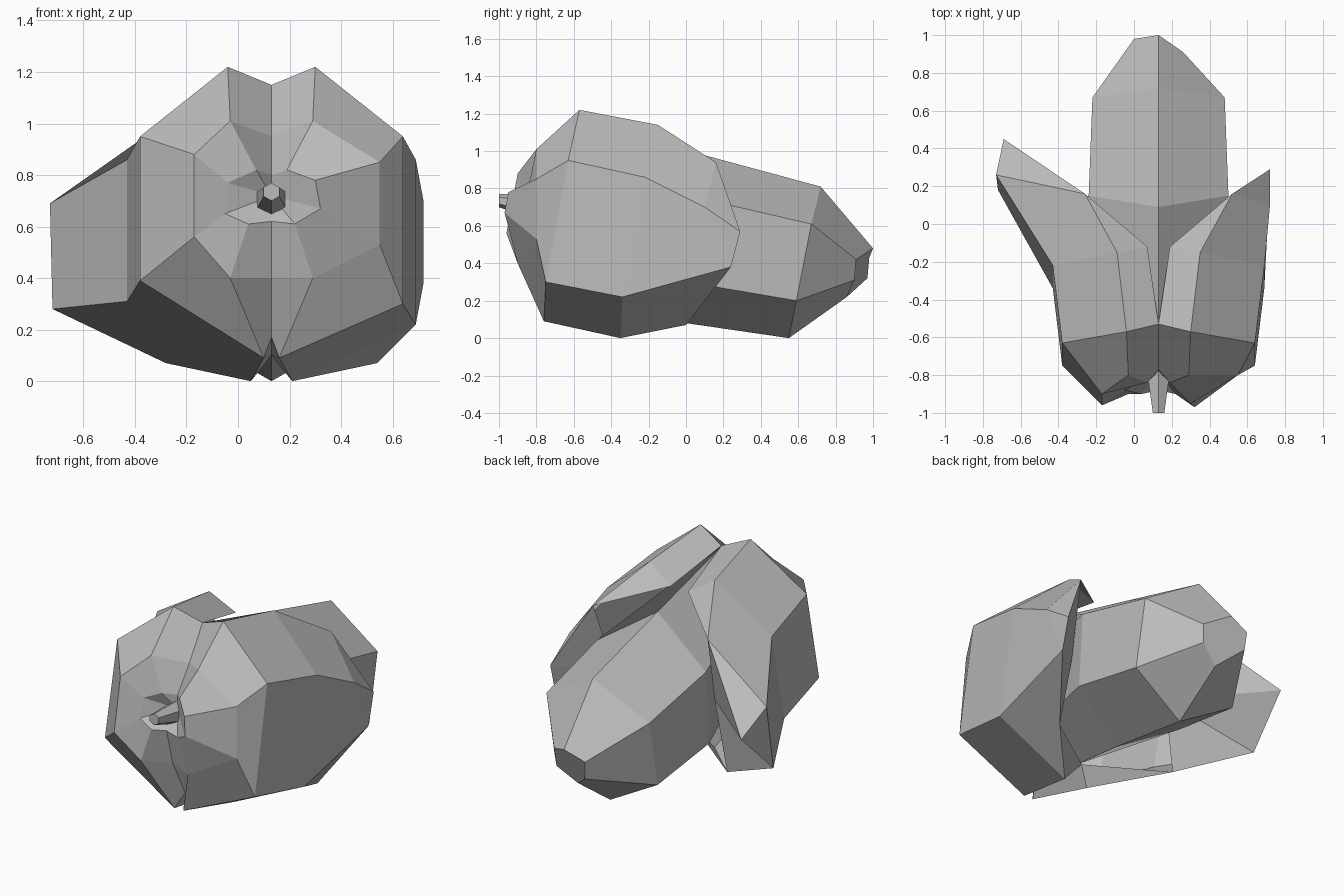
import bpy
import bmesh
from mathutils import Vector

cube = bpy.data.objects.get("Cube")
if cube:
    bpy.data.objects.remove(cube, do_unlink=True)

AXIS = 0.13  # x of the ridge shared by all the parts

grey = bpy.data.materials.new("plain grey")
grey.use_nodes = True
grey.diffuse_color = (0.5, 0.5, 0.5, 1)
grey.node_tree.nodes["Principled BSDF"].inputs["Base Color"].default_value = grey.diffuse_color


def finish(bm, name):
    """Clean the mesh, shift it onto the ridge axis and link it."""
    bmesh.ops.remove_doubles(bm, verts=bm.verts, dist=0.0005)
    bmesh.ops.recalc_face_normals(bm, faces=bm.faces)
    bmesh.ops.translate(bm, verts=bm.verts, vec=(AXIS, 0, 0))
    mesh = bpy.data.meshes.new(name)
    bm.to_mesh(mesh)
    bm.free()
    mesh.materials.append(grey)
    part = bpy.data.objects.new(name, mesh)
    bpy.context.collection.objects.link(part)
    return part


def skin(bm, sections, closed):
    """Join successive cross-sections with faces."""
    rings = [[bm.verts.new(p) for p in section] for section in sections]
    for ring, following in zip(rings, rings[1:]):
        count = len(ring)
        for i in range(count if closed else count - 1):
            j = (i + 1) % count
            bm.faces.new((ring[i], ring[j], following[j], following[i]))
    return rings


# Side petals: sections run from the stem to the back, and each section runs
# inner top, top, upper side, lower side, bottom, inner bottom
def petal(name, side, mouth, front, flank, end, tip):
    shoulder = (0.39, 0.16, 0.94)
    heel = (0.41, 0, 0.07)
    lower_front, lower_middle = flank
    sections = [
        [(0, -0.77, 0.80), (0.06, -0.84, 0.82), *mouth,
         (0.09, -0.90, 0.61), (0, -0.88, 0.62)],
        [(0, -0.66, 0.95), (0.16, -0.80, 1.01), *front,
         (0.16, -0.90, 0.40), (0, -0.82, 0.40)],
        [(0, -0.53, 1.15), (0.17, -0.57, 1.22), (0.51, -0.63, 0.95),
         (0.51, -0.75, lower_front), (0.03, -0.76, 0.09), (0, -0.70, 0.17)],
        [(0.06, -0.12, 1.04), (0.22, -0.15, 1.14), (0.56, -0.22, 0.86),
         (0.56, -0.34, lower_middle), (0.08, -0.35, 0), (0, -0.30, 0.10)],
        [shoulder, shoulder, *end, heel, heel],
    ]
    bm = bmesh.new()
    rings = skin(bm, sections, closed=False)

    # Hollow behind the stem
    centre = bm.verts.new((0, -0.78, 0.72))
    for a, b in zip(rings[0], rings[0][1:]):
        bm.faces.new((centre, a, b))

    # Pointed back edge and the recess inside it
    upper, lower = rings[-1][2:4]
    point = bm.verts.new(tip)
    recess = bm.verts.new((0.34, 0.02, 0.5))
    bm.faces.new((upper, lower, point))
    bm.faces.new((rings[-1][1], upper, point))
    rim = [rings[-1][1], point, lower, rings[-1][4]]
    for a, b in zip(rim, rim[1:]):
        bm.faces.new((a, b, recess))

    bmesh.ops.scale(bm, verts=bm.verts, vec=(side, 1, 1))
    finish(bm, name)


petal("left_petal", 1,
      mouth=[(0.17, -0.95, 0.78), (0.19, -0.97, 0.67)],
      front=[(0.42, -0.80, 0.85), (0.42, -0.80, 0.53)],
      flank=(0.30, 0.22),
      end=[(0.59, 0.10, 0.70), (0.59, 0.24, 0.38)],
      tip=(0.59, 0.29, 0.57))
petal("right_petal", -1,
      mouth=[(0.17, -0.86, 0.77), (0.18, -0.88, 0.65)],
      front=[(0.30, -0.90, 0.88), (0.30, -0.96, 0.56)],
      flank=(0.39, 0.31),
      end=[(0.86, 0.26, 0.69), (0.85, 0.18, 0.28)],
      tip=(0.82, 0.45, 0.55))


# Back petal: six-sided sections with a ridge above and below
def hexagon(top, upper, lower, bottom):
    sides = [(w, y, z) for w, y, z in (upper, lower)]
    mirrored = [(-w, y, z) for w, y, z in reversed(sides)]
    return [(0, *top), *sides, (0, *bottom), *mirrored]


bm = bmesh.new()
tip_section = hexagon((1.0, 0.48), (0.13, 0.91, 0.42), (0.12, 0.90, 0.31), (0.86, 0.22))
# The right half of the tip reaches further back
tip_section[4:] = [(x, y + 0.07, z + 0.01) for x, y, z in tip_section[4:]]
rings = skin(bm, [
    hexagon((-0.53, 1.145), (0.20, -0.40, 0.80), (0.20, -0.40, 0.35), (-0.35, 0.12)),
    hexagon((0.09, 0.98), (0.37, 0.15, 0.73), (0.37, 0.12, 0.28), (0.0, 0.08)),
    hexagon((0.72, 0.81), (0.35, 0.67, 0.61), (0.35, 0.59, 0.20), (0.55, 0)),
    tip_section,
], closed=True)
bm.faces.new(rings[0])
bm.faces.new(rings[-1])
finish(bm, "back_petal")

# Stem: tapered six-sided peg that leans upward toward its end
bm = bmesh.new()
bmesh.ops.create_cone(bm, cap_ends=True, segments=6, radius1=0.075, radius2=0.035, depth=0.25)
for v in bm.verts:
    at_end = v.co.z > 0
    v.co = Vector((v.co.x, -1.0 if at_end else -0.75, v.co.y + (0.735 if at_end else 0.69)))
finish(bm, "stem")
